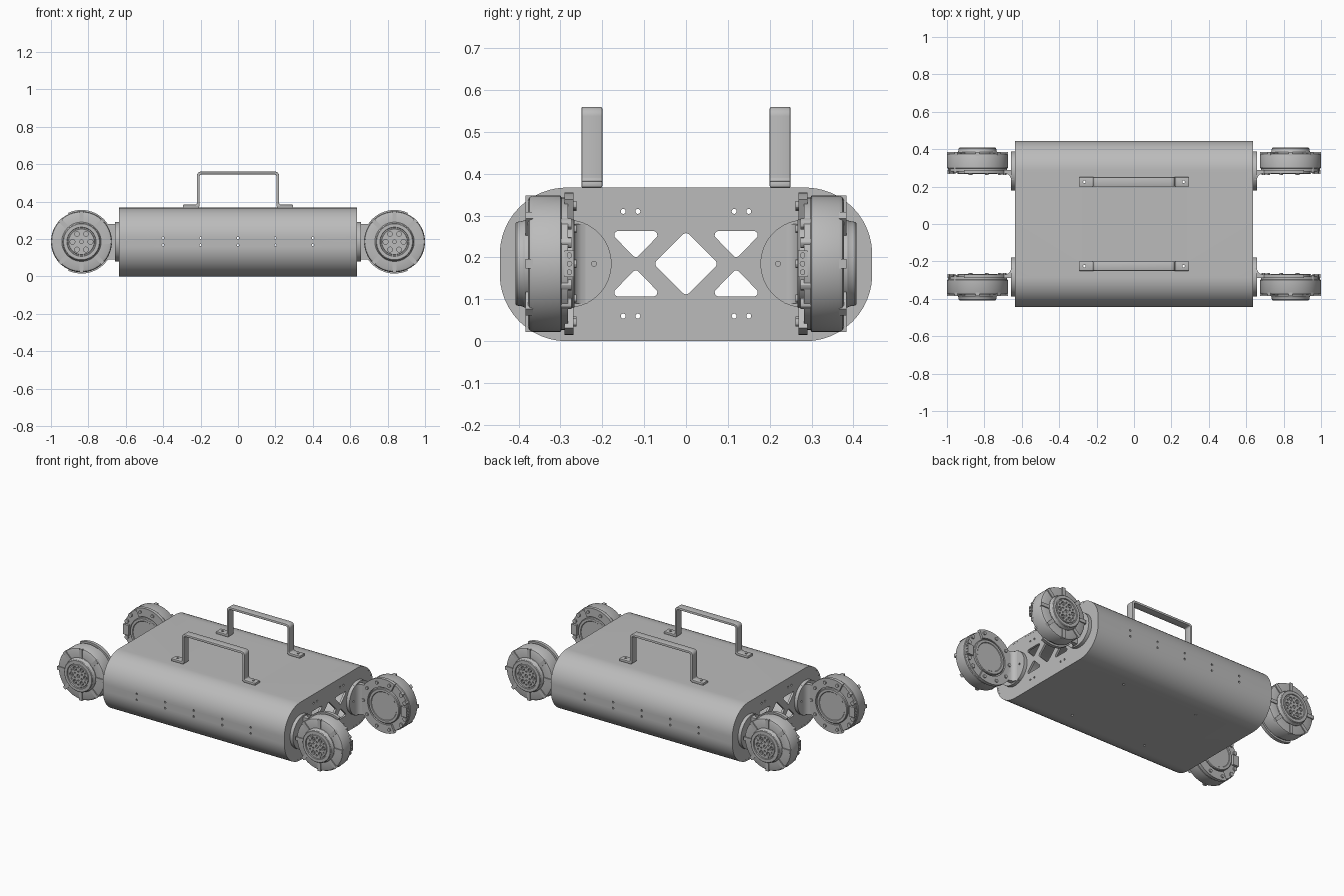
import bpy, bmesh
from math import sin, cos, tan, pi, radians
from mathutils import Vector, Matrix

if "Cube" in bpy.data.objects:
    bpy.data.objects.remove(bpy.data.objects["Cube"])

grey = bpy.data.materials.new("machined_grey")
grey.use_nodes = True
grey.diffuse_color = (0.5, 0.5, 0.5, 1)
grey.node_tree.nodes["Principled BSDF"].inputs["Base Color"].default_value = (0.5, 0.5, 0.5, 1)
parts = []


def finish(name, bm):
    bmesh.ops.recalc_face_normals(bm, faces=bm.faces)
    mesh = bpy.data.meshes.new(name)
    bm.to_mesh(mesh)
    bm.free()
    mesh.materials.append(grey)
    obj = bpy.data.objects.new(name, mesh)
    bpy.context.collection.objects.link(obj)
    parts.append(obj)
    return obj


def circle(u, v, r, n=24):
    return [(u + r * cos(2 * pi * i / n), v + r * sin(2 * pi * i / n)) for i in range(n)]


def rect(u0, u1, v0, v1):
    return [(u0, v0), (u1, v0), (u1, v1), (u0, v1)]


def rounded(points, radii, n=6):
    """Round the corners of a closed outline."""
    out = []
    count = len(points)
    if not isinstance(radii, list):
        radii = [radii] * count
    for i, r in enumerate(radii):
        p = Vector(points[i])
        if r == 0:
            out.append(tuple(p))
            continue
        a = (Vector(points[i - 1]) - p).normalized()
        b = (Vector(points[(i + 1) % count]) - p).normalized()
        half = a.angle(b) / 2
        centre = p + (a + b).normalized() * r / sin(half)
        s, e = p + a * r / tan(half) - centre, p + b * r / tan(half) - centre
        out += [tuple(centre + s.lerp(e, k / n).normalized() * r) for k in range(n + 1)]
    return out


def solid(name, prisms):
    """Extrude outlines along an axis: each prism is (outline, axis, low, high)."""
    place = {"x": lambda u, v, w: (w, u, v), "y": lambda u, v, w: (u, w, v),
             "z": lambda u, v, w: (u, v, w)}
    bm = bmesh.new()
    for outline, axis, low, high in prisms:
        a, b = [[bm.verts.new(place[axis](u, v, w)) for u, v in outline] for w in (low, high)]
        bm.faces.new(a)
        bm.faces.new(b[::-1])
        for i in range(len(a)):
            bm.faces.new((a[i - 1], a[i], b[i], b[i - 1]))
    return finish(name, bm)


def lathe(name, profile, x, z, n=64):
    """Spin (radius, y) points around a y axis through x, z."""
    bm = bmesh.new()
    rings = [[bm.verts.new((u, y, v)) for u, v in circle(x, z, r, n)] for r, y in profile]
    for a, b in zip(rings, rings[1:]):
        for i in range(n):
            bm.faces.new((a[i - 1], a[i], b[i], b[i - 1]))
    bm.faces.new(rings[0])
    bm.faces.new(rings[-1])
    return finish(name, bm)


def cut(obj, prisms):
    cutter = solid("cutter", prisms)
    mod = obj.modifiers.new("cut", "BOOLEAN")
    mod.operation, mod.solver, mod.object = "DIFFERENCE", "EXACT", cutter
    bpy.context.view_layer.update()
    dg = bpy.context.evaluated_depsgraph_get()
    mesh = bpy.data.meshes.new_from_object(obj.evaluated_get(dg))
    obj.modifiers.clear()
    obj.data = mesh
    parts.remove(cutter)
    bpy.data.objects.remove(cutter)


def mirror(obj, x, y):
    mod = obj.modifiers.new("mirror", "MIRROR")
    mod.use_axis = (x, y, False)
    mod.use_mirror_merge = False
    return obj


# Hollow body shell with screw holes
L, W, H, MID = 0.637, 0.445, 0.367, 0.185
shell = solid("body_shell", [(rounded(rect(-W, W, 0, H), 0.16, 14), "x", -L, L)])
t = 0.01
inner = rounded(rect(-W + t, W - t, t, H - t), 0.15, 14)
cut(shell, [(inner, "x", -1, 1)])
foot_holes = [(circle(x, y, 0.007, 12), "z", -0.1, 0.45)
              for x in (-0.265, 0.265) for y in (-0.225, 0.225)]
side_holes = [(circle(0.2 * i, z, 0.006, 12), "y", -0.6, 0.6)
              for i in range(-2, 3) for z in (0.167, 0.205)]
cut(shell, foot_holes + side_holes)

# End plates with truss openings
plate = solid("end_plate", [(inner, "x", L - 0.014, L - 0.0005)])
openings = [rounded([(0, MID - 0.078), (0.078, MID), (0, MID + 0.078), (-0.078, MID)], 0.012)]
for s in (-1, 1):
    for k in (-1, 1):
        openings.append(rounded([(s * 0.12 - 0.064, MID + k * 0.078),
                                 (s * 0.12 + 0.064, MID + k * 0.078),
                                 (s * 0.12, MID + k * 0.012)], 0.009))
        openings += [circle(s * y, MID + k * 0.125, 0.006, 12) for y in (0.115, 0.15)]
cut(plate, [(o, "x", 0.5, 0.7) for o in openings])
mirror(plate, True, False)

# Carry handles
half = [(0.295, H), (0.295, 0.383), (0.22, 0.383), (0.22, 0.56)]
inside = [(0.205, 0.545), (0.205, H)]
outline = half + [(-x, z) for x, z in half[::-1]] + [(-x, z) for x, z in inside[::-1]] + inside
radii = [0, 0, 0.008, 0.022, 0.022, 0.008, 0, 0, 0.016, 0.01, 0.01, 0.016]
radii = radii[:8] + [0.012, 0.009, 0.009, 0.012]
handle = solid("carry_handle", [(rounded(outline, radii), "y", -0.25, -0.2)])
bevel = handle.modifiers.new("bevel", "BEVEL")
bevel.width, bevel.segments = 0.004, 2
cut(handle, foot_holes)
mirror(handle, False, True)

# Drive units, one built and mirrored to all four corners
CX, R = 0.837, 0.163
drive = [lathe("motor_housing", [(0.1, -0.378), (0.15, -0.378), (R - 0.004, -0.374), (R, -0.366),
                                 (R, -0.30), (R - 0.005, -0.297), (R - 0.005, -0.282),
                                 (0.1, -0.282)], CX, MID)]

# Outer hub with ring of bolt sockets
hub = lathe("outer_hub", [(0.105, -0.36), (0.105, -0.386), (0.102, -0.39), (0.1, -0.404),
                          (0.096, -0.408), (0.078, -0.408), (0.076, -0.402), (0.07, -0.402),
                          (0.068, -0.406)], CX, MID)
sockets = [(circle(CX, MID, 0.01, 16), "y", -0.45, -0.396)]
for i in range(6):
    a = radians(60 * i)
    sockets.append((circle(CX + 0.048 * cos(a), MID + 0.048 * sin(a), 0.013, 16), "y", -0.45, -0.396))
    a += pi / 6
    for r in (0.028, 0.055):
        sockets.append((circle(CX + r * cos(a), MID + r * sin(a), 0.005, 10), "y", -0.45, -0.398))
cut(hub, sockets)
drive.append(hub)
drive.append(solid("hub_bolts", [(circle(CX + 0.048 * cos(i * pi / 3), MID + 0.048 * sin(i * pi / 3),
                                         0.008, 6), "y", -0.403, -0.39) for i in range(6)]))

# Radial ribs wrapping over the housing rim
ribs = solid("housing_ribs", [(rect(0.106, R + 0.0005, -0.011, 0.011), "z", -0.004, 0.014)])
bm = bmesh.new()
for i in range(8):
    bm.from_mesh(ribs.data)
    new = [v for v in bm.verts if not v.tag]
    turn = (Matrix.Translation((CX, -0.37, MID)) @ Matrix.Rotation(i * pi / 4, 4, "Y")
            @ Matrix.Rotation(pi / 2, 4, "X"))
    bmesh.ops.transform(bm, matrix=turn, verts=new)
    for v in new:
        v.tag = True
bm.to_mesh(ribs.data)
bm.free()
drive.append(ribs)

# Inner cover
drive.append(lathe("inner_cover", [(0.108, -0.29), (0.108, -0.27), (0.104, -0.266),
                                   (0.09, -0.266), (0.087, -0.269)], CX, MID))

# C-shaped mounting flange and its bolts
arc = [radians(65 + 230 * i / 36) for i in range(37)]
flange = ([(CX + 0.17 * cos(a), MID + 0.17 * sin(a)) for a in arc]
          + [(CX + 0.116 * cos(a), MID + 0.116 * sin(a)) for a in arc[::-1]])
drive.append(solid("mount_flange", [(flange, "y", -0.29, -0.269)]))
drive.append(solid("flange_bolts", [(circle(CX + 0.145 * cos(radians(a)), MID + 0.145 * sin(radians(a)),
                                            0.01, 12), "y", -0.3, -0.262)
                                    for a in range(75, 300, 35)]))
drive.append(solid("rim_lugs", [(circle(CX + 0.148 * cos(radians(a)), MID + 0.148 * sin(radians(a)),
                                        0.013, 12), "y", -0.3, -0.274) for a in (-40, -20, 20, 40)]))

# Round bracket joining the flange to the end plate
bracket = solid("bracket_disc", [(circle(0.283 * -1, MID, 0.105, 64), "x", L - 0.001, 0.658)])
cut(bracket, [(circle(y, z, 0.006, 12), "x", 0.6, 0.7)
              for y, z in ((-0.25, 0.235), (-0.22, MID), (-0.25, 0.135))])
drive.append(bracket)
gusset = [(0.645, -0.29), (0.715, -0.29), (0.715, -0.269), (0.682, -0.269),
          (0.668, -0.262), (0.66, -0.25), (0.657, -0.235), (0.645, -0.235)]
drive.append(solid("bracket_gusset", [(gusset, "z", 0.09, 0.28)]))

# Cable connector on the outer edge
socket = solid("cable_connector", [(rect(0.955, 0.996, -0.29, -0.268), "z", 0.153, 0.217)])
cut(socket, [(circle(-0.279, MID + 0.02 * i, 0.006, 10), "x", 0.985, 1.1) for i in (-1, 0, 1)])
drive.append(socket)

for obj in drive:
    mirror(obj, True, True)

# Smooth the round surfaces, keep the edges crisp
bpy.ops.object.select_all(action="DESELECT")
for obj in parts:
    obj.select_set(True)
bpy.context.view_layer.objects.active = parts[0]
bpy.ops.object.shade_smooth_by_angle(angle=radians(30))
